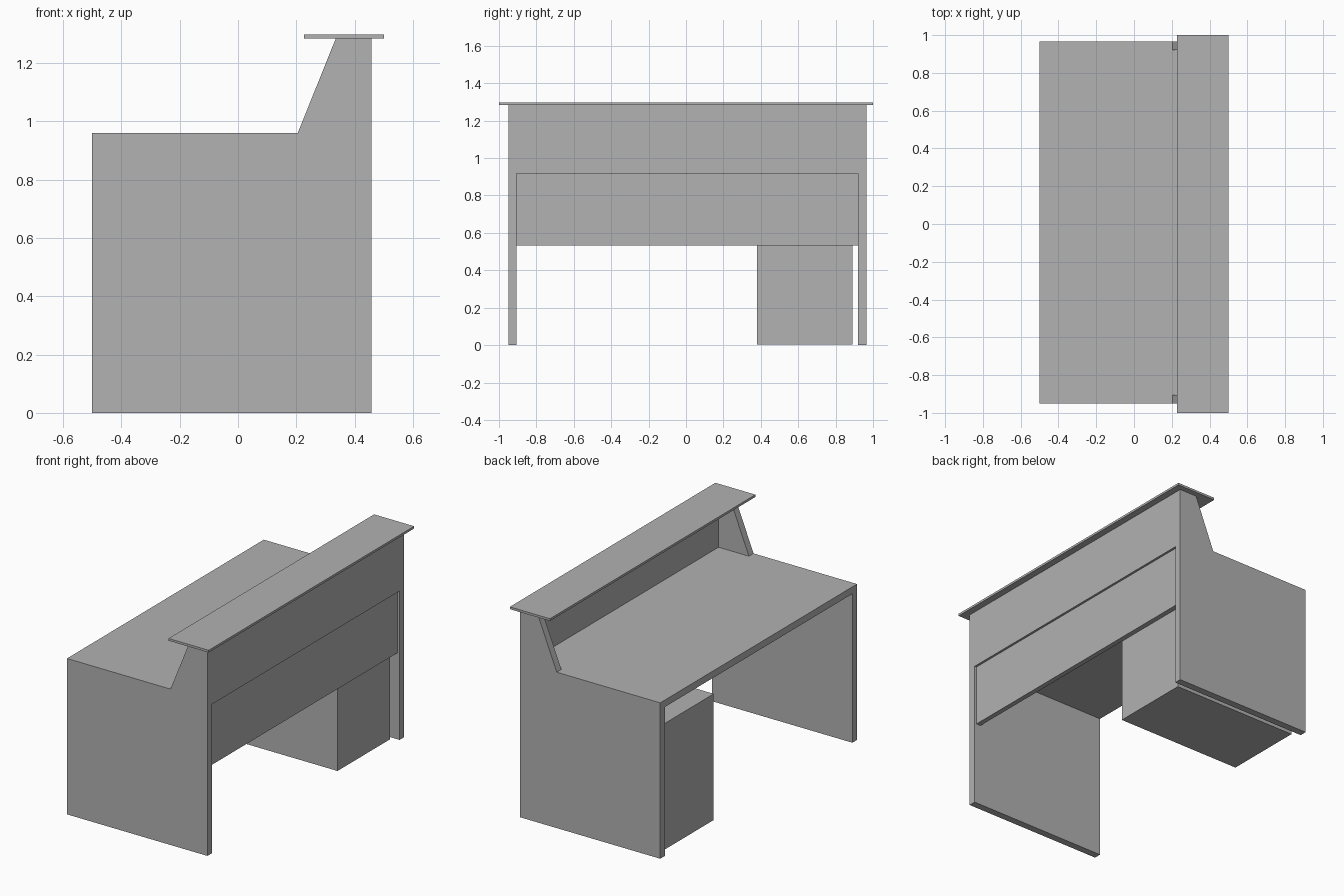
import bpy, bmesh

if "Cube" in bpy.data.objects:
    bpy.data.objects.remove(bpy.data.objects["Cube"])

grey = bpy.data.materials.new("light grey")
grey.diffuse_color = (0.445, 0.445, 0.445, 1)
grey.use_nodes = True
grey.node_tree.nodes["Principled BSDF"].inputs["Base Color"].default_value = grey.diffuse_color


def add_object(name, bm):
    bmesh.ops.recalc_face_normals(bm, faces=bm.faces)
    mesh = bpy.data.meshes.new(name)
    bm.to_mesh(mesh)
    bm.free()
    mesh.materials.append(grey)
    obj = bpy.data.objects.new(name, mesh)
    bpy.context.collection.objects.link(obj)
    return obj


def prism(name, profile, y0, y1):
    """Extrude an x-z profile along y."""
    bm = bmesh.new()
    face = bm.faces.new([bm.verts.new((x, y0, z)) for x, z in profile])
    ext = bmesh.ops.extrude_face_region(bm, geom=[face])
    moved = [v for v in ext["geom"] if isinstance(v, bmesh.types.BMVert)]
    bmesh.ops.translate(bm, verts=moved, vec=(0, y1 - y0, 0))
    return add_object(name, bm)


def box(name, x0, x1, y0, y1, z0, z1):
    return prism(name, [(x0, z0), (x1, z0), (x1, z1), (x0, z1)], y0, y1)


def cut(target, cutter):
    cutter.hide_render = True
    cutter.hide_set(True)
    mod = target.modifiers.new(cutter.name, 'BOOLEAN')
    mod.operation = 'DIFFERENCE'
    mod.solver = 'EXACT'
    mod.object = cutter
    bpy.context.view_layer.objects.active = target
    bpy.ops.object.modifier_apply(modifier=mod.name)
    bpy.data.objects.remove(cutter)


# Desk body: side panels, worktop and raised front panel in one piece
side_profile = [(-0.5, 0), (0.457, 0), (0.457, 1.283), (0.335, 1.283),
                (0.205, 0.96), (-0.5, 0.96)]
Y0, Y1 = -0.95, 0.965          # outer faces of the side panels
IN0, IN1 = -0.905, 0.92        # inner faces of the side panels
body = prism("desk_body", side_profile, Y0, Y1)
cut(body, box("leg_space_cutter", -1, 1, IN0, IN1, -0.5, 0.917))
cut(body, box("upper_space_cutter", -1, 0.412, IN0, IN1, 0.96, 2))

# Recessed lower front panel
box("modesty_panel", 0.412, 0.443, IN0, IN1, 0.533, 0.917)

# Drawer unit under the worktop
box("drawer_unit", -0.455, 0.412, 0.38, 0.89, 0.003, 0.78)

# Raised counter shelf
box("counter_shelf", 0.227, 0.5, -1, 1, 1.283, 1.297)
